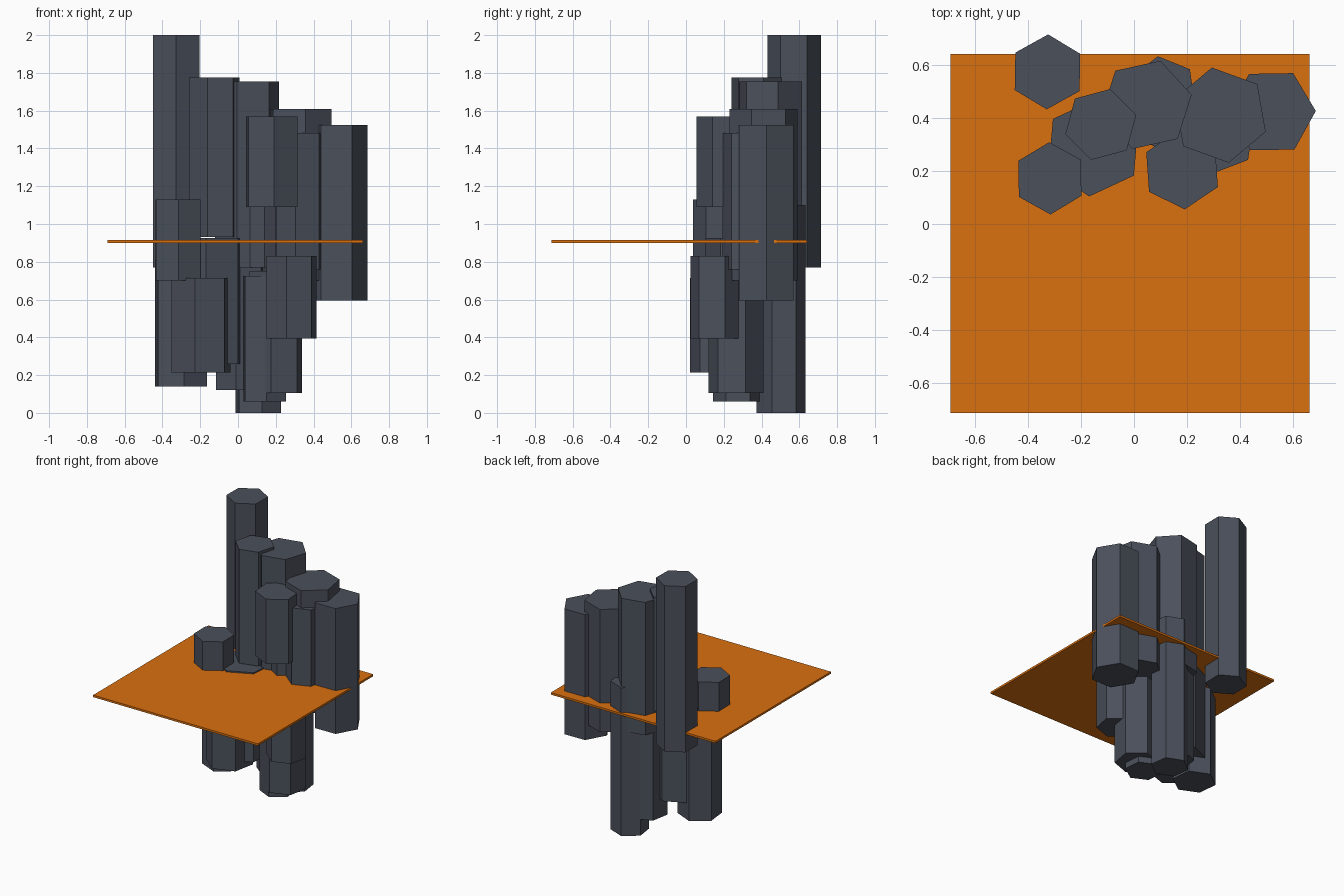
import bpy, math

stone = bpy.data.materials.new("dark_stone")
stone.diffuse_color = (0.07, 0.08, 0.105, 1)
orange = bpy.data.materials.new("orange")
orange.diffuse_color = (0.70, 0.16, 0.005, 1)


def column(i, x, y, r, z0, z1, turn):
    """Upright hexagonal prism; turn = angle of one corner in degrees from +x."""
    # the cylinder primitive has its first corner on +y; hexagon repeats every 60
    bpy.ops.mesh.primitive_cylinder_add(
        vertices=6, radius=r, depth=z1 - z0, location=(x, y, (z0 + z1) / 2),
        rotation=(0, 0, math.radians(turn - 90)))
    ob = bpy.context.object
    ob.name = f"hex_column_{i:02d}"
    ob.data.materials.append(stone)


# x, y, radius, bottom, top, turn
columns = [
    # tall columns rising above the plate
    (-0.326, 0.573, 0.141, 0.77, 2.00, 89),
    (-0.317, 0.172, 0.136, 0.70, 1.13, 31),
    (-0.125, 0.375, 0.138, 0.93, 1.775, 15),
    (0.047, 0.449, 0.174, 0.77, 1.755, 12.5),
    (0.325, 0.410, 0.182, 0.70, 1.61, 40),
    (0.519, 0.423, 0.166, 0.595, 1.525, 1),
    (0.326, 0.325, 0.133, 0.76, 1.483, 21),
    (0.181, 0.205, 0.150, 1.09, 1.57, 34),
    # columns crossing the plate
    (0.108, 0.503, 0.130, 0.00, 1.10, 38),
    (-0.153, 0.289, 0.186, 0.26, 0.925, 25),
    (0.140, 0.390, 0.135, 0.77, 1.09, 30),
    # columns hanging below
    (0.283, 0.160, 0.139, 0.395, 0.83, 19),
    (0.142, 0.268, 0.126, 0.06, 0.725, 34),
    (0.200, 0.265, 0.147, 0.105, 0.75, 20),
    (-0.302, 0.270, 0.150, 0.14, 0.81, 36),
    (-0.197, 0.182, 0.165, 0.215, 0.715, 19),
    (0.015, 0.430, 0.140, 0.12, 0.77, 20),
]
for i, c in enumerate(columns, 1):
    column(i, *c)

# thin square plate cutting through the cluster
bpy.ops.mesh.primitive_cube_add(size=1, location=(-0.015, -0.035, 0.908))
plate = bpy.context.object
plate.name = "plate"
plate.scale = (1.352, 1.352, 0.015)
plate.data.materials.append(orange)
